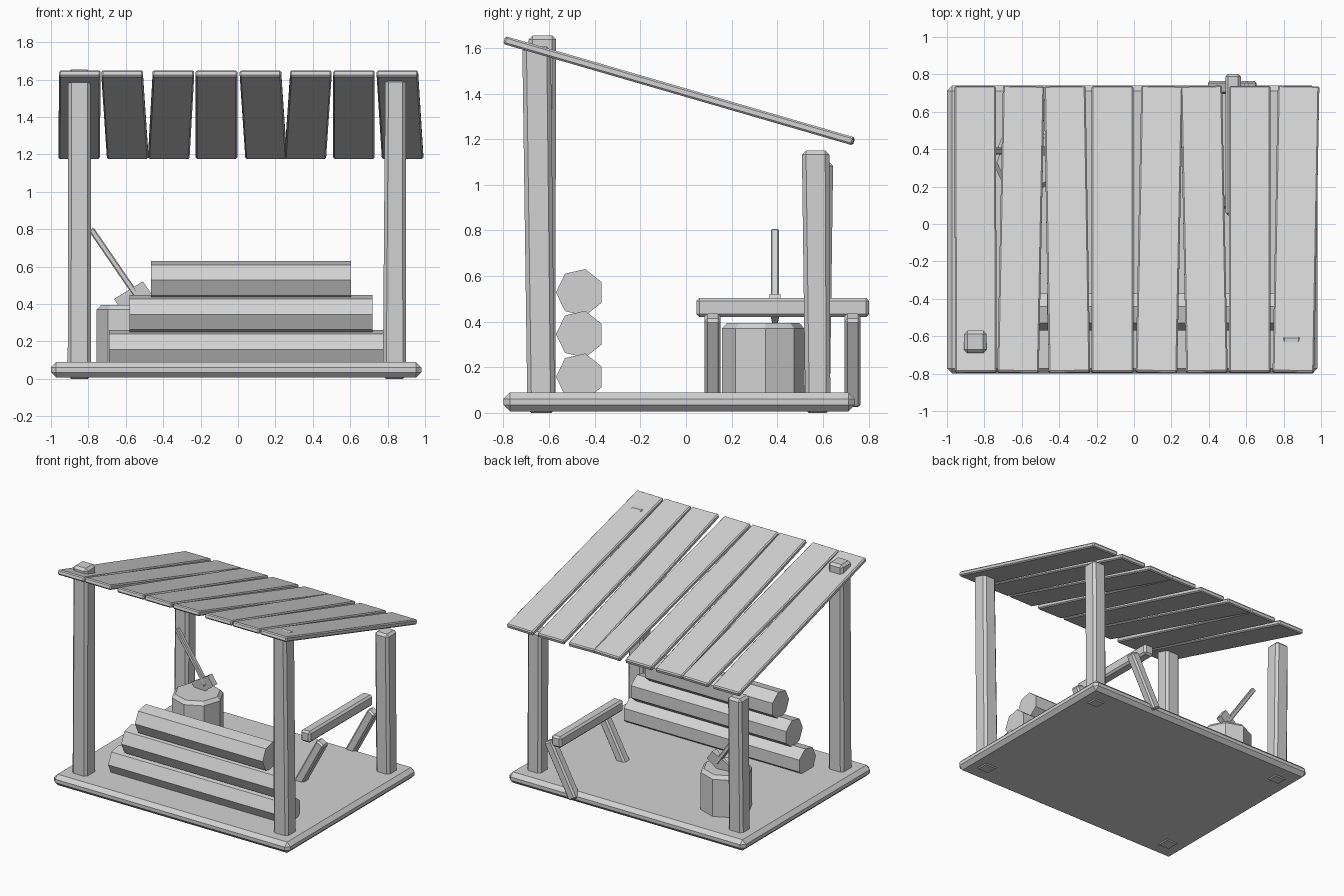
import bpy, bmesh, math
from mathutils import Matrix, Vector

if "Cube" in bpy.data.objects:
    bpy.data.objects.remove(bpy.data.objects["Cube"])

grey = bpy.data.materials.new("weathered_grey")
grey.diffuse_color = (0.65, 0.65, 0.65, 1)
grey.use_nodes = True
grey.node_tree.nodes["Principled BSDF"].inputs["Base Color"].default_value = grey.diffuse_color


def finish(name, bm, bevel=0.0):
    """Turn a bmesh into a flat-shaded object with optional chamfered edges."""
    bmesh.ops.recalc_face_normals(bm, faces=bm.faces)
    mesh = bpy.data.meshes.new(name)
    bm.to_mesh(mesh)
    bm.free()
    mesh.materials.append(grey)
    obj = bpy.data.objects.new(name, mesh)
    bpy.context.collection.objects.link(obj)
    if bevel:
        mod = obj.modifiers.new("chamfer", 'BEVEL')
        mod.width = bevel
        mod.segments = 1
    return obj


def box(name, center, size, bevel=0.0, rot=Matrix()):
    bm = bmesh.new()
    m = Matrix.Translation(center) @ rot @ Matrix.Diagonal((*size, 1))
    bmesh.ops.create_cube(bm, size=1, matrix=m)
    return finish(name, bm, bevel)


def tapered_bar(name, low, high, low_size, high_size, bevel):
    """Upright bar with level ends that may lean and taper."""
    bm = bmesh.new()
    bmesh.ops.create_cube(bm, size=1)
    for v in bm.verts:
        c, s = (high, high_size) if v.co.z > 0 else (low, low_size)
        v.co = Vector((c[0] + v.co.x * s[0], c[1] + v.co.y * s[1], c[2]))
    return finish(name, bm, bevel)


# Floor slab
box("floor_slab", (-0.01, -0.03, 0.048), (1.98, 1.54, 0.082), 0.028)

# Four corner posts
tapered_bar("front_left_post", (-0.848, -0.635, 0), (-0.848, -0.63, 1.655),
            (0.125, 0.125), (0.12, 0.12), 0.018)
tapered_bar("front_right_post", (0.837, -0.635, 0), (0.842, -0.655, 1.606),
            (0.125, 0.12), (0.11, 0.125), 0.018)
tapered_bar("back_left_post", (-0.85, 0.575, 0), (-0.85, 0.585, 1.10),
            (0.12, 0.11), (0.115, 0.12), 0.018)
tapered_bar("back_right_post", (0.84, 0.578, 0), (0.84, 0.568, 1.15),
            (0.115, 0.11), (0.115, 0.12), 0.018)

# Sloping roof planks, each given by its centre at the front and back edge
front, back = (-0.795, 1.634), (0.735, 1.19)
planks = [(-0.845, -0.85), (-0.62, -0.59), (-0.345, -0.37), (-0.115, -0.115),
          (0.12, 0.15), (0.39, 0.36), (0.62, 0.62), (0.852, 0.88)]
for i, (xf, xb) in enumerate(planks):
    a, b = Vector((xf, *front)), Vector((xb, *back))
    run = (b - a).normalized()
    side = Vector((1, 0, 0))
    side = (side - run * side.dot(run)).normalized()
    up = side.cross(run)
    rot = Matrix((side, run, up)).transposed().to_4x4()
    box(f"roof_plank_{i + 1}", (a + b) / 2, (0.222, (b - a).length, 0.036), 0.008, rot)

# Stack of seven-sided logs
for i, (x0, x1, z) in enumerate([(-0.69, 0.78, 0.158), (-0.58, 0.72, 0.345),
                                 (-0.465, 0.605, 0.528)]):
    bm = bmesh.new()
    rings = [[bm.verts.new((x, -0.465 - 0.105 * math.cos(k * math.tau / 7),
                            z + 0.105 * math.sin(k * math.tau / 7))) for k in range(7)]
             for x in (x0, x1)]
    for k in range(7):
        n = (k + 1) % 7
        bm.faces.new((rings[0][k], rings[0][n], rings[1][n], rings[1][k]))
    for ring in rings:
        bm.faces.new(ring)
    finish(f"log_{i + 1}", bm)

# Eight-sided chopping stump with a chamfered top
bm = bmesh.new()
rings = [[bm.verts.new((-0.575 + r * math.cos(k * math.tau / 8 + 0.06),
                        0.338 + r * math.sin(k * math.tau / 8 + 0.06), z)) for k in range(8)]
         for r, z in ((0.181, 0.07), (0.181, 0.37), (0.158, 0.395))]
for lo, hi in zip(rings, rings[1:]):
    for k in range(8):
        n = (k + 1) % 8
        bm.faces.new((lo[k], lo[n], hi[n], hi[k]))
bm.faces.new(rings[0])
bm.faces.new(rings[-1])
finish("chopping_stump", bm)

# Axe: tilted handle and a wedge head biting into the stump
top, bottom = Vector((-0.785, 0.39, 0.80)), Vector((-0.535, 0.39, 0.435))
tilt = Vector((0, 0, 1)).rotation_difference(top - bottom).to_matrix().to_4x4()
box("axe_handle", (top + bottom) / 2, (0.032, 0.036, (top - bottom).length), 0.006, tilt)
bm = bmesh.new()
bmesh.ops.create_cube(bm, size=1)
for v in bm.verts:
    blade = v.co.x < 0
    v.co = Vector((-0.095 if blade else 0.085,
                   v.co.y * (0.006 if blade else 0.05),
                   v.co.z * (0.10 if blade else 0.08)))
bm.transform(Matrix.Translation((-0.556, 0.39, 0.44)) @ tilt)
finish("axe_head", bm)

# Leaning sawhorse: beam with one slanted leg under each end
box("sawhorse_beam", (0.53, 0.424, 0.462), (0.082, 0.757, 0.085), 0.014)
for name, y in (("front", 0.117), ("back", 0.73)):
    hi, lo = Vector((0.625, y, 0.415)), Vector((0.425, y, 0.045))
    lean = Vector((0, 0, 1)).rotation_difference(hi - lo).to_matrix().to_4x4()
    box(f"sawhorse_{name}_leg", (hi + lo) / 2, (0.07, 0.07, (hi - lo).length + 0.02), 0.012, lean)
